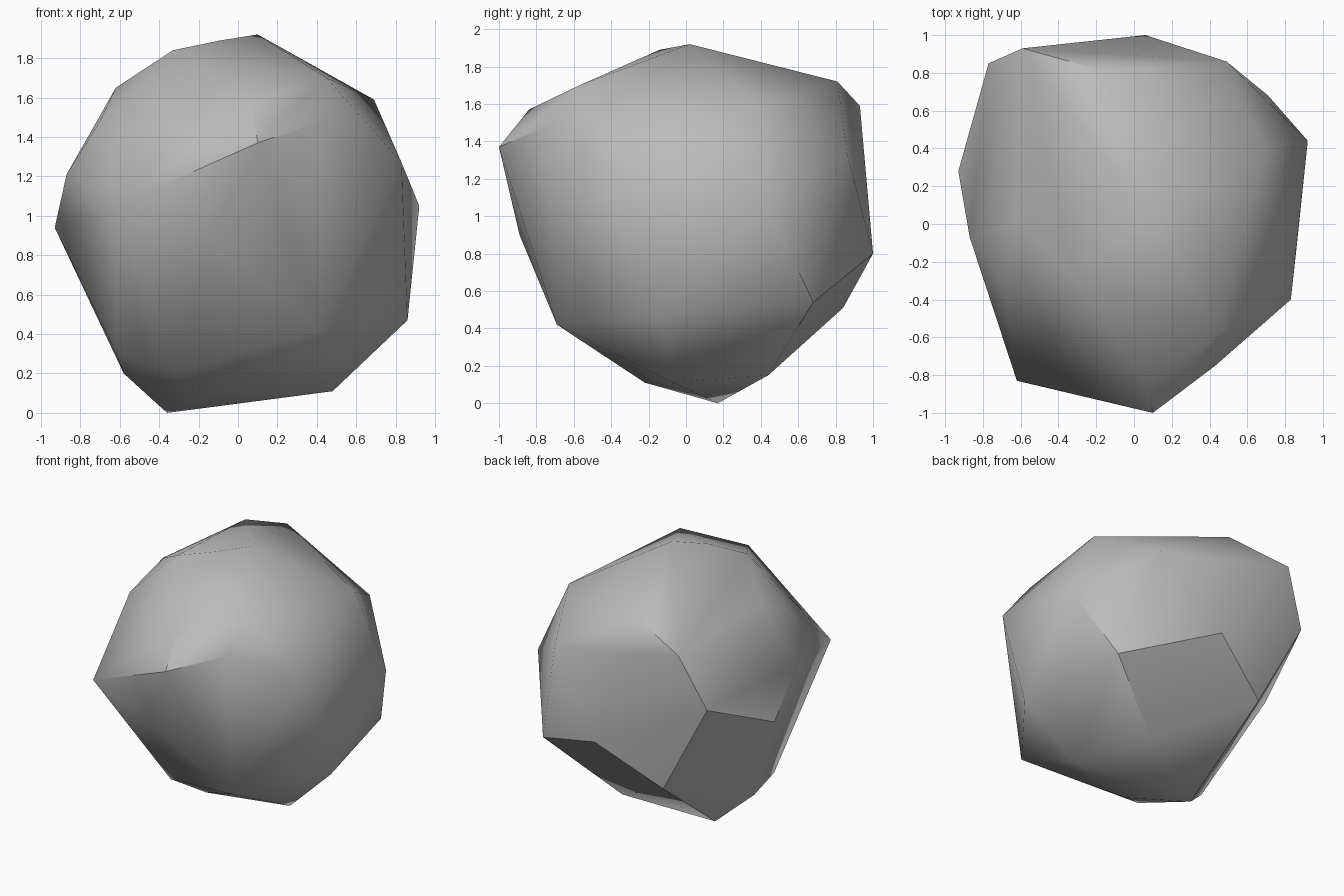
import bpy
import bmesh
import math

# Remove the default object if the scene has it
default_object = bpy.data.objects.get("Cube")
if default_object:
    bpy.data.objects.remove(default_object, do_unlink=True)


def make_material(name, value):
    """One plain grey used for both viewport and render."""
    colour = (value, value, value, 1)
    material = bpy.data.materials.new(name)
    material.diffuse_color = colour
    material.use_nodes = True
    for node in material.node_tree.nodes:
        if node.type == "BSDF_PRINCIPLED":
            node.inputs["Base Color"].default_value = colour
            node.inputs["Roughness"].default_value = 1
    return material


def chiselled_solid(name, corner_groups, material, sharp_angle):
    """Wrap a tight faceted skin around the corner points."""
    bm = bmesh.new()
    for group in corner_groups:
        for corner in group:
            bm.verts.new(corner)
    result = bmesh.ops.convex_hull(bm, input=bm.verts[:])
    # Drop any point that ended up inside the skin
    loose = [v for v in bm.verts if not v.link_faces]
    bmesh.ops.delete(bm, geom=loose, context="VERTS")
    bmesh.ops.recalc_face_normals(bm, faces=bm.faces[:])

    mesh = bpy.data.meshes.new(name)
    bm.to_mesh(mesh)
    bm.free()
    mesh.materials.append(material)
    obj = bpy.data.objects.new(name, mesh)
    bpy.context.collection.objects.link(obj)

    # Soft shading across shallow edges, crisp across steep ones
    bpy.ops.object.select_all(action="DESELECT")
    obj.select_set(True)
    bpy.context.view_layer.objects.active = obj
    bpy.ops.object.shade_smooth_by_angle(angle=math.radians(sharp_angle))
    return obj


# Underside: a blunt keel that the boulder rests on
underside = [
    (-.36, .17, 0), (.48, -.07, .11), (-.11, -.22, .11), (.22, .44, .15),
    (-.58, .02, .2), (-.32, -.34, .2), (-.62, -.16, .31),
]

# Lower flank: corners where the keel turns up into the sides
lower_flank = [
    (.42, -.69, .42), (.86, -.13, .47), (.71, .68, .54), (-.4, .84, .51),
    (.06, 1, .8), (-.14, -.89, .9),
]

# Widest band around the middle
middle = [
    (-.93, .28, .94), (-.62, -.83, 1.05), (.92, .44, 1.05),
    (-.77, .85, 1.2), (-.87, -.07, 1.21), (.83, -.4, 1.27),
    (.49, .86, 1.34), (.1, -1, 1.37),
]

# Shoulder: corners leaning in toward the top
shoulder = [
    (-.7, -.28, 1.48), (.43, -.75, 1.48), (.07, -.84, 1.57),
    (.69, .4, 1.59), (-.59, .93, 1.59), (-.62, 0, 1.65),
]

# Crown: the shallow ridge on top
crown = [
    (.45, -.57, 1.7), (-.16, .81, 1.72), (-.33, -.25, 1.84),
    (-.09, -.14, 1.89), (.1, .02, 1.92),
]

stone_grey = make_material("stone grey", .5)
chiselled_solid(
    "boulder",
    [underside, lower_flank, middle, shoulder, crown],
    stone_grey,
    sharp_angle=35,
)
